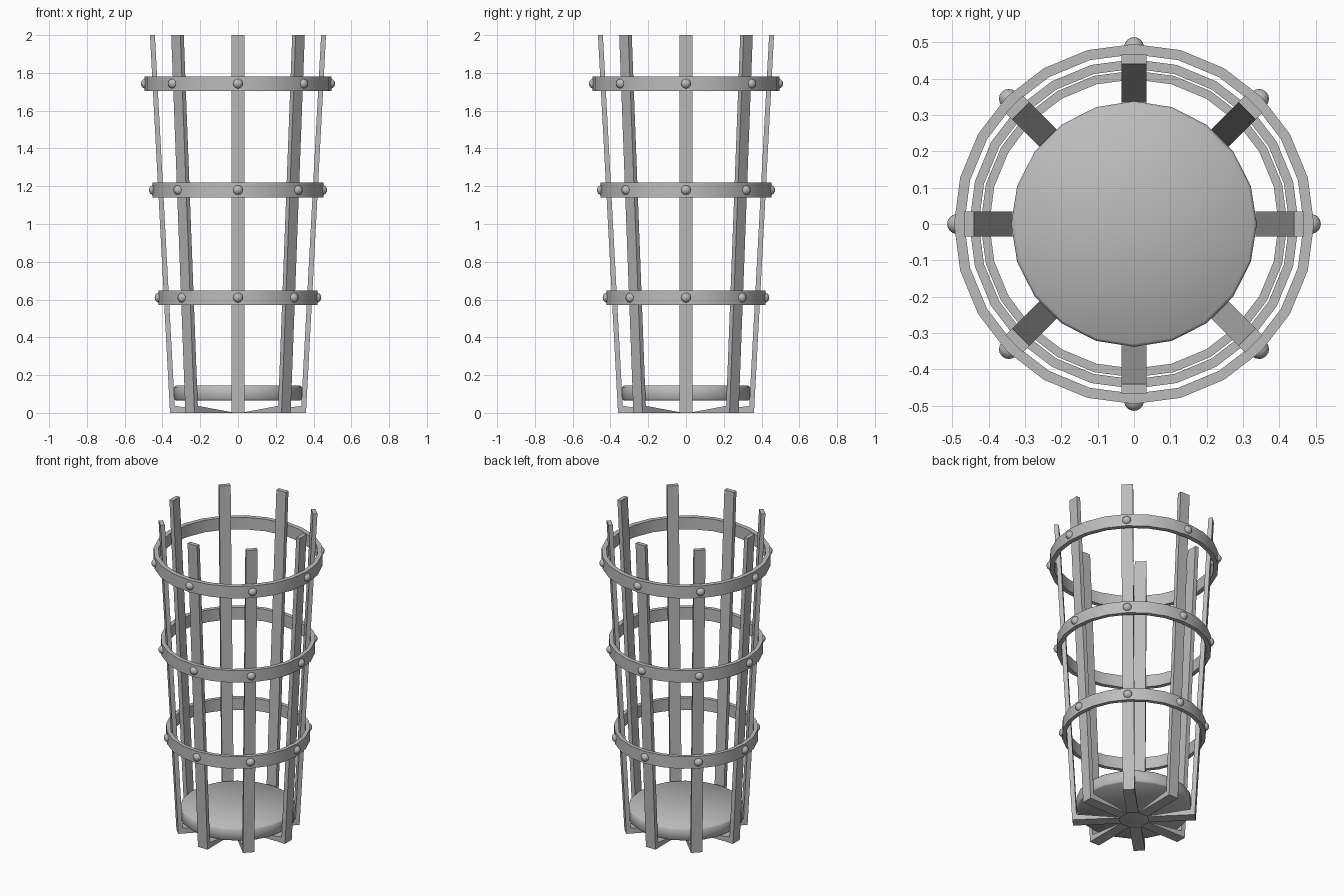
import bpy, bmesh, math
from mathutils import Matrix, Vector

default = bpy.data.objects.get("Cube")
if default:
    bpy.data.objects.remove(default, do_unlink=True)

iron = bpy.data.materials.new("grey iron")
iron.use_nodes = True
colour = (0.5, 0.5, 0.5, 1)
iron.diffuse_color = colour
iron.node_tree.nodes["Principled BSDF"].inputs["Base Color"].default_value = colour


def finish(name, bm, smooth=None):
    """Turn a bmesh into a named, coloured object."""
    bmesh.ops.recalc_face_normals(bm, faces=bm.faces)
    mesh = bpy.data.meshes.new(name)
    bm.to_mesh(mesh)
    bm.free()
    mesh.materials.append(iron)
    obj = bpy.data.objects.new(name, mesh)
    bpy.context.collection.objects.link(obj)
    if smooth:
        bpy.ops.object.select_all(action='DESELECT')
        obj.select_set(True)
        bpy.context.view_layer.objects.active = obj
        bpy.ops.object.shade_smooth_by_angle(angle=math.radians(smooth))
    return obj


def lathe(name, profile, sides, smooth=40):
    """Revolve a closed (radius, height) profile around z."""
    bm = bmesh.new()
    verts = [bm.verts.new((r, 0, z)) for r, z in profile]
    edges = [bm.edges.new((v, verts[(i + 1) % len(verts)])) for i, v in enumerate(verts)]
    bmesh.ops.spin(bm, geom=verts + edges, cent=(0, 0, 0), axis=(0, 0, 1),
                   angle=math.tau, steps=sides, use_merge=True)
    bmesh.ops.remove_doubles(bm, verts=bm.verts, dist=0.0005)
    return finish(name, bm, smooth)


def stave_radius(z):
    return 0.36 + 0.053 * z


STAVES = 8
WIDTH = 0.068
directions = [math.tau * i / STAVES for i in range(STAVES)]

# Leaning staves, each with a wedge foot reaching in under the floor
hub = WIDTH / 2 / math.tan(math.pi / STAVES)
outline = [(hub, 0), (stave_radius(0), 0), (stave_radius(2), 2),
           (stave_radius(2) - 0.026, 2), (0.335, 0.037), (hub, 0.004)]
for n, angle in enumerate(directions):
    bm = bmesh.new()
    side = bm.faces.new([bm.verts.new((r, -WIDTH / 2, z)) for r, z in outline])
    grown = bmesh.ops.extrude_face_region(bm, geom=[side], use_keep_orig=True)
    moved = [v for v in grown["geom"] if isinstance(v, bmesh.types.BMVert)]
    bmesh.ops.translate(bm, verts=moved, vec=Vector((0, WIDTH, 0)))
    bm.transform(Matrix.Rotation(angle, 4, 'Z'))
    finish(f"stave_{n + 1}", bm)

# Round floor plate with softened rims
lathe("floor_plate", [(0, 0.065), (0.33, 0.065), (0.338, 0.073),
                      (0.338, 0.137), (0.33, 0.145), (0, 0.145)], 20, 50)

# Hoops and their rivets
for name, z, outer in (("lower", 0.61, 0.422), ("middle", 1.18, 0.453), ("upper", 1.743, 0.495)):
    inner = outer * 0.943
    lathe(f"{name}_hoop", [(inner, z - 0.039), (outer, z - 0.039),
                           (outer, z + 0.039), (inner, z + 0.039)], 24)
    bm = bmesh.new()
    for angle in directions:
        place = (Matrix.Rotation(angle, 4, 'Z') @ Matrix.Translation((outer - 0.008, 0, z))
                 @ Matrix.Rotation(math.pi / 2, 4, 'Y'))
        bmesh.ops.create_uvsphere(bm, u_segments=12, v_segments=8, radius=0.027, matrix=place)
    finish(f"{name}_rivets", bm, 60)
